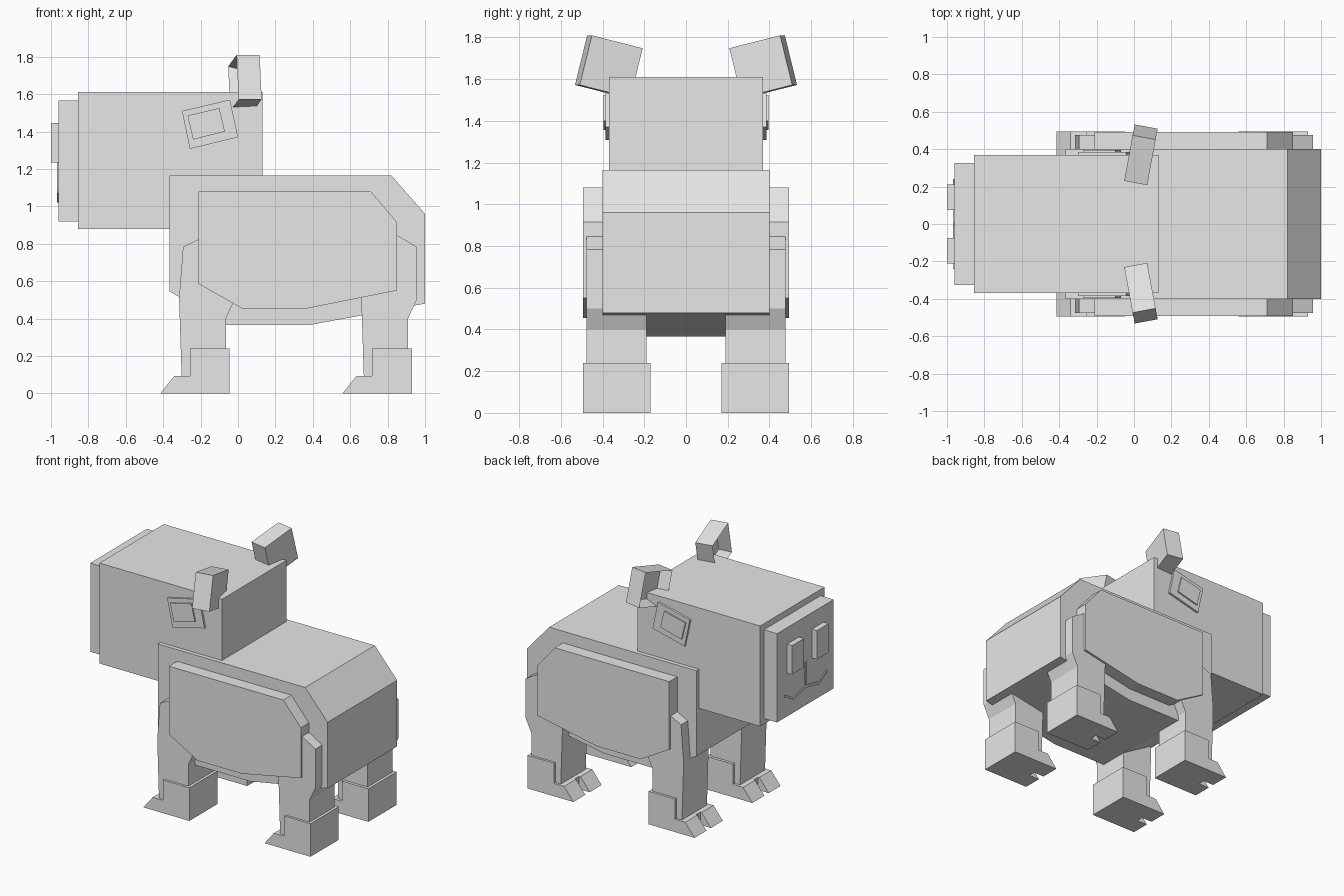
import bpy, bmesh, math
from mathutils import Matrix

cube = bpy.data.objects.get("Cube")
if cube:
    bpy.data.objects.remove(cube, do_unlink=True)

grey = bpy.data.materials.new("plain_grey")
grey.use_nodes = True
grey.diffuse_color = (0.8, 0.8, 0.8, 1)
grey.node_tree.nodes["Principled BSDF"].inputs["Base Color"].default_value = (0.8, 0.8, 0.8, 1)


def finish(name, bm, paired):
    """Turn a bmesh into an object, mirrored across the body if paired."""
    bmesh.ops.recalc_face_normals(bm, faces=bm.faces)
    mesh = bpy.data.meshes.new(name)
    bm.to_mesh(mesh)
    bm.free()
    mesh.materials.append(grey)
    obj = bpy.data.objects.new(name, mesh)
    bpy.context.collection.objects.link(obj)
    if paired:
        mod = obj.modifiers.new("Mirror", 'MIRROR')
        mod.use_axis = (False, True, False)
        mod.use_mirror_merge = False
    return obj


def add_prism(bm, profile, y0, y1, dx=0):
    """Extrude a side profile of (x, z) points from y0 to y1."""
    face = bm.faces.new([bm.verts.new((x + dx, y0, z)) for x, z in profile])
    ext = bmesh.ops.extrude_face_region(bm, geom=[face])["geom"]
    verts = [v for v in ext if isinstance(v, bmesh.types.BMVert)]
    bmesh.ops.translate(bm, verts=verts, vec=(0, y1 - y0, 0))


def prism(name, profile, y0, y1, paired=False, dx=0):
    bm = bmesh.new()
    add_prism(bm, profile, y0, y1, dx)
    return finish(name, bm, paired)


def rect(x0, x1, z0, z1):
    return [(x0, z0), (x1, z0), (x1, z1), (x0, z1)]


# Body and raised flank panels
prism("body", [(-0.365, 1.165), (0.82, 1.165), (1, 0.96), (1, 0.48),
               (0.38, 0.365), (-0.06, 0.365), (-0.365, 0.545)], -0.4, 0.4)
prism("flank_panel", [(-0.21, 1.08), (0.71, 1.08), (0.85, 0.915), (0.85, 0.55),
                      (0.375, 0.455), (0.02, 0.455), (-0.21, 0.585)], 0.4, 0.493, True)

# Head and muzzle
prism("head", rect(-0.855, 0.13, 0.88, 1.61), -0.37, 0.37)
prism("muzzle", rect(-0.96, -0.855, 0.92, 1.565), -0.325, 0.325)
prism("nostril", rect(-1, -0.96, 1.235, 1.445), 0.075, 0.21, True)

# Mouth: a thin line down the muzzle and a shallow smile
prism("mouth_line", rect(-0.967, -0.96, 1.05, 1.235), -0.009, 0.009)
smile = [(0, 1.05), (0.15, 1.02), (0.24, 1.07)]
bm = bmesh.new()
rows = [[bm.verts.new((x, y, z + dz)) for x, dz in
         ((-0.967, 0), (-0.967, 0.018), (-0.96, 0.018), (-0.96, 0))] for y, z in smile]
for a, b in zip(rows, rows[1:]):
    for i in range(4):
        j = (i + 1) % 4
        bm.faces.new((a[i], a[j], b[j], b[i]))
bm.faces.new(rows[-1])
finish("smile", bm, True)

# Eyes: a tilted plate with a smaller plate on it
prism("eye_rim", [(-0.30, 1.51), (-0.043, 1.57), (0, 1.37), (-0.257, 1.307)],
      0.37, 0.385, True)
prism("eye", [(-0.27, 1.485), (-0.10, 1.525), (-0.07, 1.40), (-0.24, 1.357)],
      0.385, 0.395, True)

# Ears: tilted boxes hollowed on the face side
bm = bmesh.new()
bmesh.ops.create_cube(bm, size=1)
bmesh.ops.scale(bm, vec=(0.125, 0.255, 0.245), verts=bm.verts)
bm.normal_update()
front = min(bm.faces, key=lambda f: f.normal.x)
bmesh.ops.inset_individual(bm, faces=[front], thickness=0.04)
bmesh.ops.translate(bm, verts=front.verts, vec=(0.08, 0, 0))
turn = (Matrix.Translation((0.037, 0.37, 1.66))
        @ Matrix.Rotation(math.radians(-10.5), 4, 'Z')
        @ Matrix.Rotation(math.radians(14), 4, 'X'))
bmesh.ops.transform(bm, matrix=turn, verts=bm.verts)
finish("ear", bm, True)

# Legs and cloven feet, the same shape front and rear
leg = [(-0.294, 0.783), (-0.16, 0.85), (-0.13, 0.85), (-0.018, 0.783), (-0.018, 0.5),
       (-0.065, 0.4), (-0.065, 0.05), (-0.30, 0.05), (-0.315, 0.51)]
toe = [(-0.33, 0), (-0.415, 0), (-0.34, 0.093), (-0.33, 0.093)]
foot = [(-0.045, 0), (-0.045, 0.24), (-0.257, 0.24), (-0.257, 0.093),
        (-0.33, 0.093), (-0.33, 0)]
for place, dx in (("front", 0), ("rear", 0.974)):
    prism(place + "_leg", leg, 0.19, 0.477, True, dx)
    prism(place + "_foot", foot, 0.17, 0.494, True, dx)
    bm = bmesh.new()
    add_prism(bm, toe, 0.17, 0.307, dx)
    add_prism(bm, toe, 0.357, 0.494, dx)
    finish(place + "_toes", bm, True)
